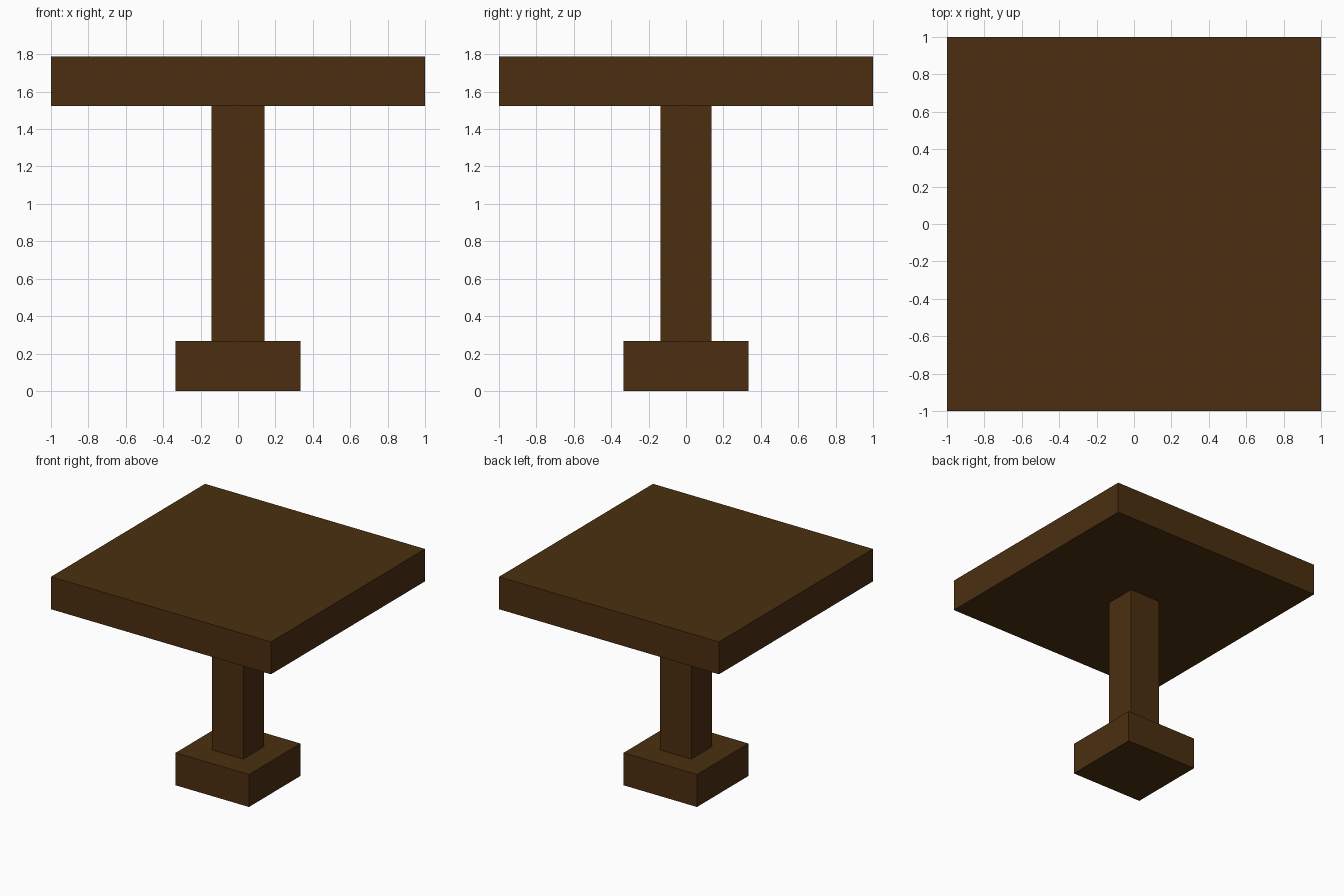
import bpy

if "Cube" in bpy.data.objects:
    bpy.data.objects.remove(bpy.data.objects["Cube"])

wood = bpy.data.materials.new("dark_wood")
wood.diffuse_color = (0.07, 0.028, 0.005, 1.0)
wood.use_nodes = True
wood.node_tree.nodes["Principled BSDF"].inputs["Base Color"].default_value = wood.diffuse_color


def block(name, width, depth, z0, z1):
    """Flat-shaded box centred on the z axis, spanning z0 to z1."""
    bpy.ops.mesh.primitive_cube_add(size=1, location=(0, 0, (z0 + z1) / 2))
    ob = bpy.context.object
    ob.name = name
    ob.scale = (width, depth, z1 - z0)
    bpy.ops.object.transform_apply(location=False, rotation=False, scale=True)
    ob.data.materials.append(wood)
    return ob


BASE_TOP, TOP_UNDERSIDE, HEIGHT = 0.267, 1.523, 1.789

# Foot, central post and square table top
block("base", 0.667, 0.667, 0, BASE_TOP)
block("post", 0.286, 0.272, BASE_TOP, TOP_UNDERSIDE)
block("table_top", 2, 2, TOP_UNDERSIDE, HEIGHT)
